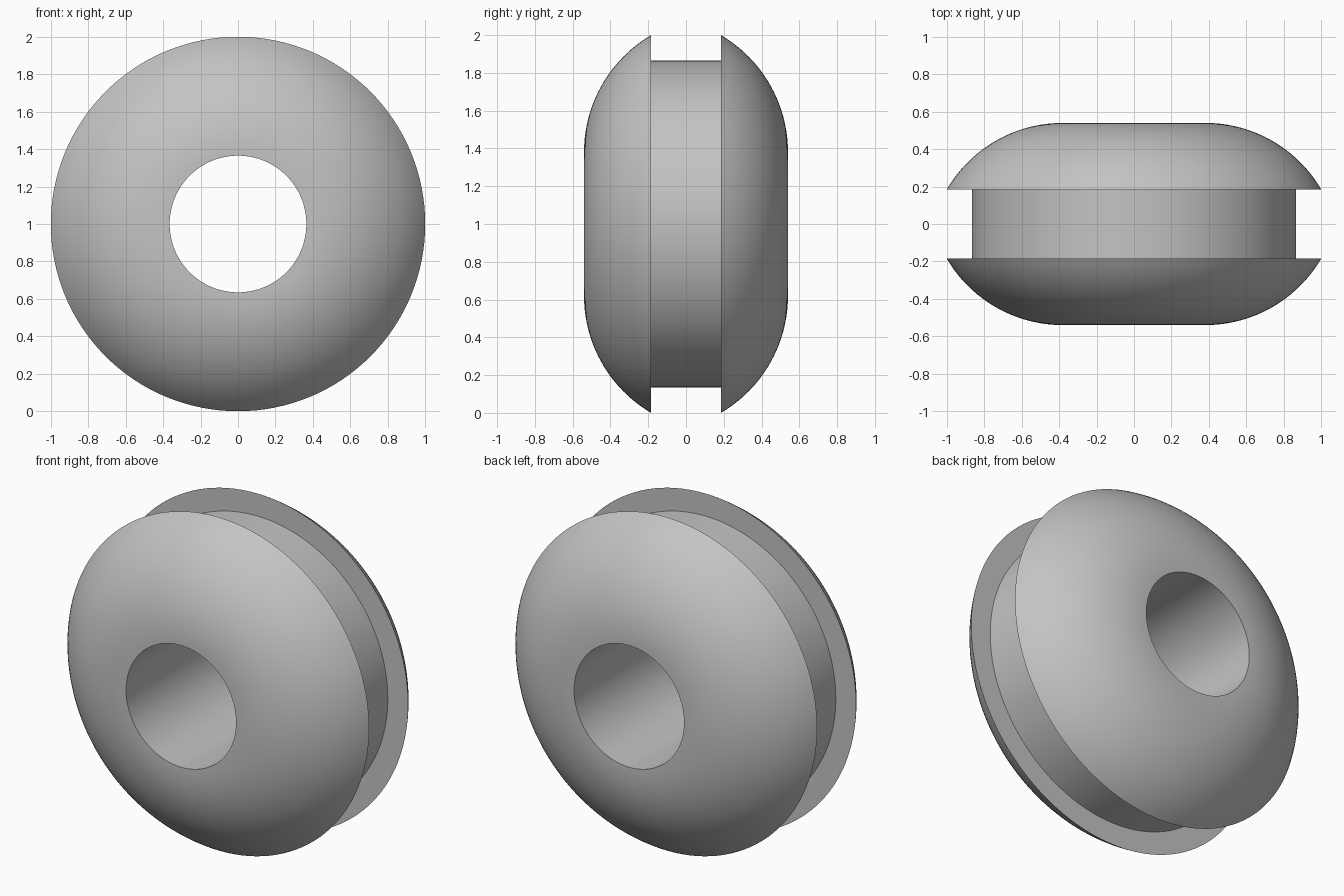
import bpy, bmesh, math

cube = bpy.data.objects.get("Cube")
if cube:
    bpy.data.objects.remove(cube, do_unlink=True)

BORE, GROOVE, RIM = 0.365, 0.865, 1.0      # radii
HALF_GROOVE, HALF_DEPTH = 0.185, 0.54      # distances along y
CREST = 0.38                               # radius where the dome is deepest
SEGMENTS, ARC_STEPS = 128, 24

# Domed flange arc, from the bore edge out to the sharp rim
rise = HALF_DEPTH - HALF_GROOVE
arc_r = ((RIM - CREST) ** 2 + rise ** 2) / (2 * rise)
start = math.asin((BORE - CREST) / arc_r)
end = math.asin((RIM - CREST) / arc_r)
dome = []
for i in range(ARC_STEPS + 1):
    a = start + (end - start) * i / ARC_STEPS
    dome.append((CREST + arc_r * math.sin(a),
                 HALF_DEPTH - arc_r * (1 - math.cos(a))))

# Closed cross-section: back flange, groove, mirrored front flange, bore
half = dome + [(GROOVE, HALF_GROOVE)]
profile = half + [(r, -y) for r, y in reversed(half)]

# Revolve the cross-section about the y axis
bm = bmesh.new()
verts = [bm.verts.new((r, y, 0)) for r, y in profile]
edges = [bm.edges.new((v, verts[(i + 1) % len(verts)])) for i, v in enumerate(verts)]
bmesh.ops.spin(bm, geom=verts + edges, cent=(0, 0, 0), axis=(0, 1, 0),
               angle=math.tau, steps=SEGMENTS, use_merge=True)
bmesh.ops.remove_doubles(bm, verts=bm.verts, dist=0.0001)
bmesh.ops.recalc_face_normals(bm, faces=bm.faces)
mesh = bpy.data.meshes.new("grommet")
bm.to_mesh(mesh)
bm.free()

grommet = bpy.data.objects.new("grommet", mesh)
grommet.location.z = RIM
bpy.context.collection.objects.link(grommet)

# Plain grey rubber
rubber = bpy.data.materials.new("grey rubber")
rubber.use_nodes = True
colour = (0.55, 0.55, 0.55, 1)
rubber.diffuse_color = colour
rubber.node_tree.nodes["Principled BSDF"].inputs["Base Color"].default_value = colour
mesh.materials.append(rubber)

# Smooth surfaces with sharp rim, groove and bore edges
bpy.ops.object.select_all(action='DESELECT')
grommet.select_set(True)
bpy.context.view_layer.objects.active = grommet
bpy.ops.object.shade_smooth_by_angle(angle=math.radians(30))
